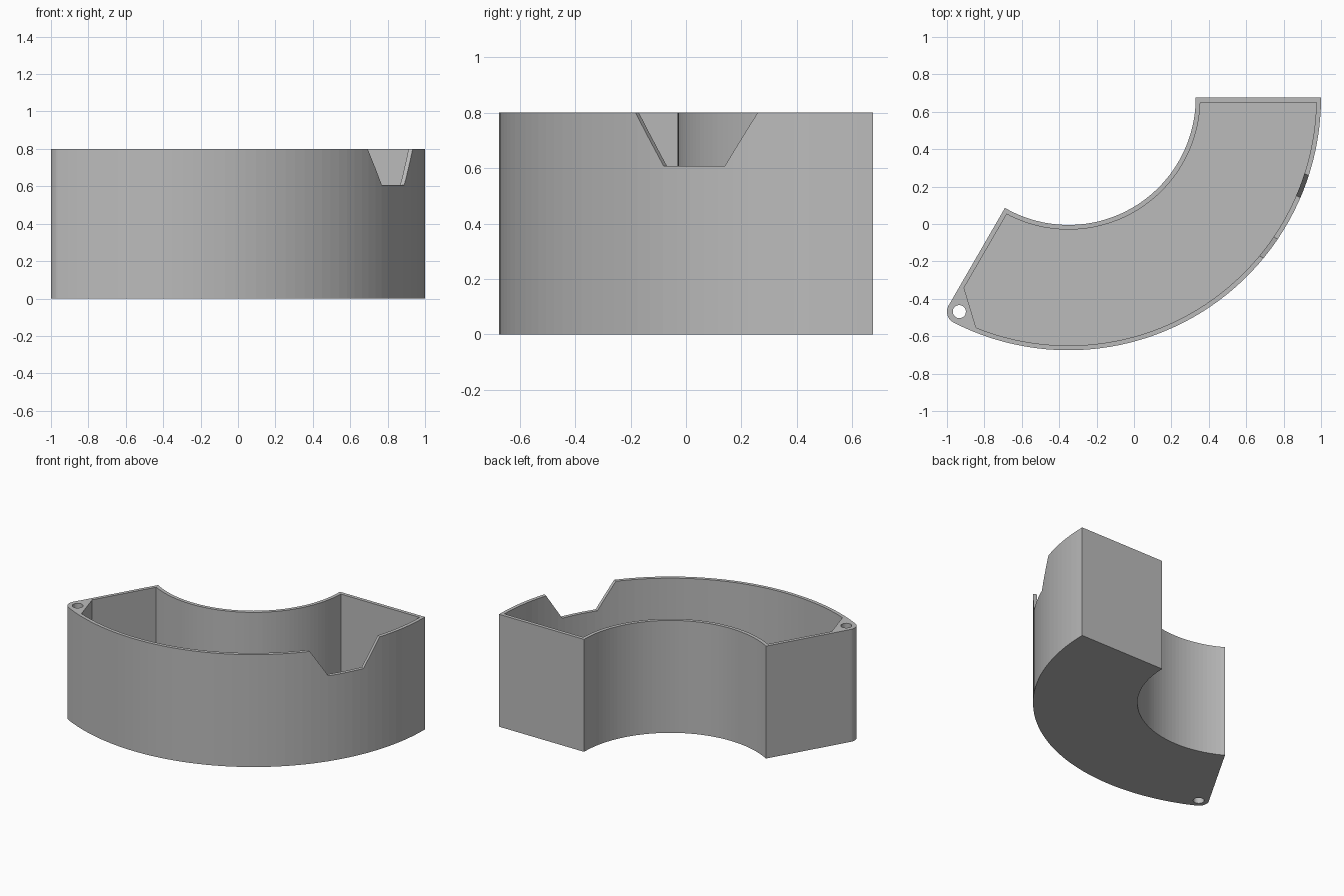
import bpy
import bmesh
from math import radians, degrees, asin, cos, sin
from mathutils import Vector

if "Cube" in bpy.data.objects:
    bpy.data.objects.remove(bpy.data.objects["Cube"])

CENTRE = Vector((-0.35, 0.675))
R_OUT, R_IN, WALL, HEIGHT = 1.35, 0.68, 0.025, 0.8
SWEEP, FILLET = 120, 0.066

grey = bpy.data.materials.new("plain grey")
grey.use_nodes = True
colour = (0.5, 0.5, 0.5, 1)
grey.diffuse_color = colour
grey.node_tree.nodes["Principled BSDF"].inputs["Base Color"].default_value = colour


def polar(radius, angle, centre=CENTRE):
    a = radians(angle)
    return centre + Vector((cos(a), sin(a))) * radius


def arc(radius, start, end, steps=48, centre=CENTRE):
    return [polar(radius, start + (end - start) * i / steps, centre)
            for i in range(steps + 1)]


def prism(name, points, direction):
    """Extrude a closed outline of 3D points along a direction."""
    bm = bmesh.new()
    face = bm.faces.new([bm.verts.new(p) for p in points])
    top = bmesh.ops.extrude_face_region(bm, geom=[face])["geom"]
    bmesh.ops.translate(bm, vec=direction,
                        verts=[v for v in top if isinstance(v, bmesh.types.BMVert)])
    bmesh.ops.recalc_face_normals(bm, faces=bm.faces)
    mesh = bpy.data.meshes.new(name)
    bm.to_mesh(mesh)
    bm.free()
    mesh.materials.append(grey)
    obj = bpy.data.objects.new(name, mesh)
    bpy.context.collection.objects.link(obj)
    return obj


def upright(name, outline, z0, z1):
    return prism(name, [(p.x, p.y, z0) for p in outline], Vector((0, 0, z1 - z0)))


# Curved body with one rounded outer corner
turn = degrees(asin(FILLET / (R_OUT - FILLET)))
pivot = polar(R_OUT - FILLET, turn - SWEEP)
outline = (arc(R_OUT, 0, turn - SWEEP)
           + arc(FILLET, turn - SWEEP, -SWEEP - 90, 10, pivot)[1:]
           + arc(R_IN, -SWEEP, 0))
tray = upright("curved_tray", outline, 0, HEIGHT)

# Cavity, chamfered to leave a solid post around the pin hole
r_big, r_small = R_OUT - WALL, R_IN + WALL
a_big, a_small = (degrees(asin(WALL / r)) for r in (r_big, r_small))
cavity = upright("cavity_cutter",
                 arc(r_big, -a_big, -111.9) + [polar(1.16, -118.8)]
                 + arc(r_small, a_small - SWEEP, -a_small), WALL, HEIGHT + 0.1)

# Pin hole
hole = upright("pin_hole_cutter", arc(0.035, 0, 348.75, 31, pivot), -0.1, HEIGHT + 0.1)

# Tapered notch through the outer wall
out = polar(1, -28.7, Vector((0, 0)))
side = Vector((-out.y, out.x))
start = CENTRE + out * 1.2
notch_shape = [(-0.126, 0.608), (0.126, 0.608), (0.3, 0.875), (-0.3, 0.875)]
notch = prism("notch_cutter",
              [((start + side * s).x, (start + side * s).y, z) for s, z in notch_shape],
              Vector((out.x, out.y, 0)) * 0.3)

# Cut and bake the result
cutters = [cavity, hole, notch]
for cutter in cutters:
    cutter.hide_render = True
    mod = tray.modifiers.new(cutter.name, "BOOLEAN")
    mod.operation = "DIFFERENCE"
    mod.solver = "EXACT"
    mod.object = cutter
bpy.context.view_layer.update()
baked = bpy.data.meshes.new_from_object(
    tray.evaluated_get(bpy.context.evaluated_depsgraph_get()))
tray.modifiers.clear()
tray.data = baked
for cutter in cutters:
    bpy.data.objects.remove(cutter)
